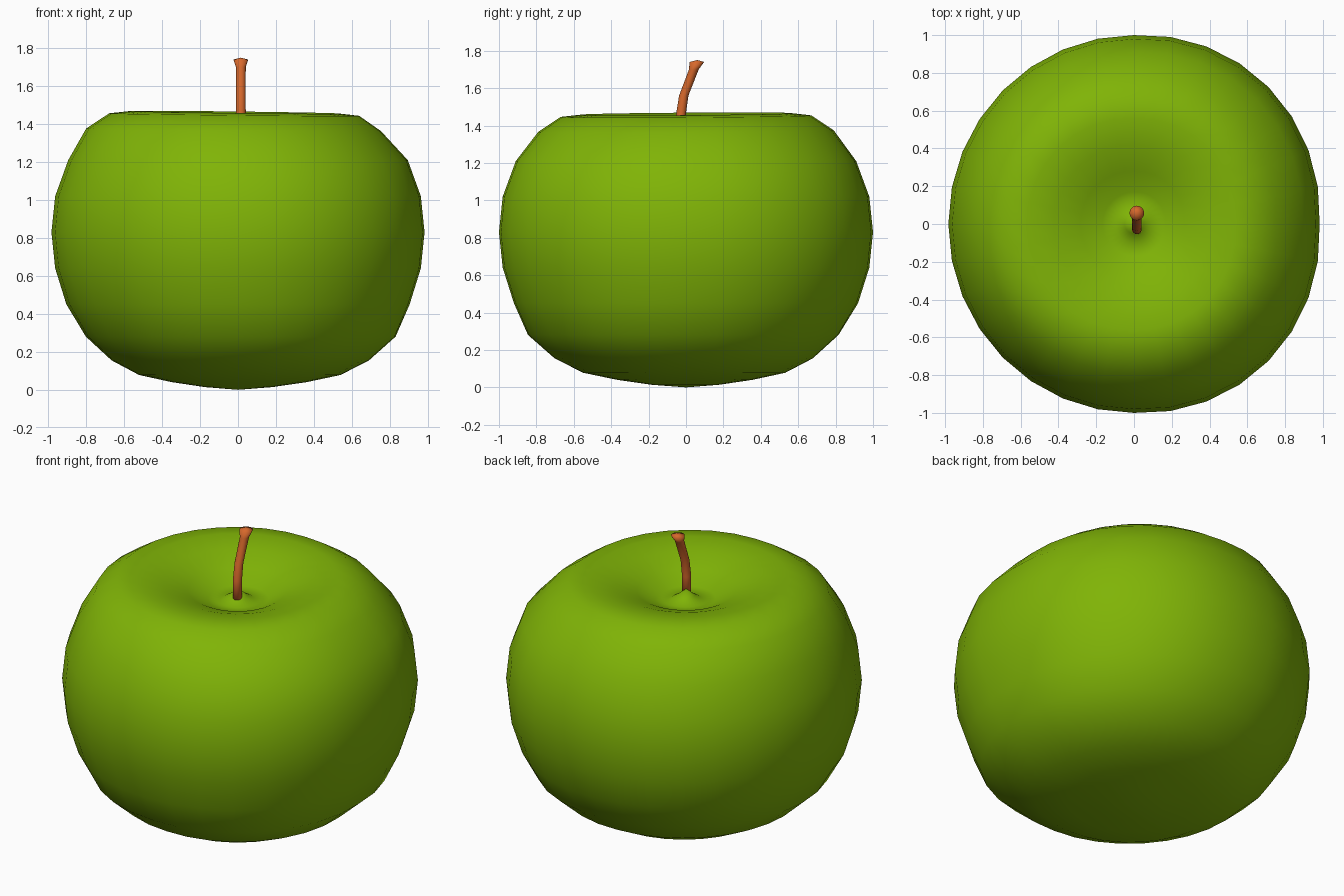
import bpy, bmesh
from math import sin, cos, pi

if "Cube" in bpy.data.objects:
    bpy.data.objects.remove(bpy.data.objects["Cube"])


def material(name, color):
    m = bpy.data.materials.new(name)
    m.diffuse_color = color
    m.use_nodes = True
    m.node_tree.nodes["Principled BSDF"].inputs["Base Color"].default_value = m.diffuse_color
    return m


def loft(name, rings, mat):
    """Join rings of points; both end rings collapse to tip points."""
    bm = bmesh.new()
    loops = [[bm.verts.new(p) for p in ring] for ring in rings]
    n = len(loops[0])
    for a, b in zip(loops, loops[1:]):
        for i in range(n):
            j = (i + 1) % n
            bm.faces.new((a[i], a[j], b[j], b[i]))
    for loop in (loops[0], loops[-1]):
        bmesh.ops.pointmerge(bm, verts=loop, merge_co=loop[0].co.copy())
    bmesh.ops.recalc_face_normals(bm, faces=bm.faces)
    me = bpy.data.meshes.new(name)
    bm.to_mesh(me)
    bm.free()
    me.materials.append(mat)
    ob = bpy.data.objects.new(name, me)
    bpy.context.collection.objects.link(ob)
    bpy.ops.object.select_all(action='DESELECT')
    ob.select_set(True)
    bpy.context.view_layer.objects.active = ob
    bpy.ops.object.shade_smooth()
    return ob


# Fruit body: turned profile, slightly fuller at the right-hand diagonals
profile = [(0, 0), (0.18, 0.014), (0.36, 0.04), (0.54, 0.078), (0.69, 0.155),
           (0.83, 0.28), (0.92, 0.45), (0.98, 0.64), (1.0, 0.83), (0.98, 1.02),
           (0.91, 1.21), (0.79, 1.37), (0.67, 1.45), (0.56, 1.462), (0.42, 1.435),
           (0.28, 1.385), (0.17, 1.328), (0.10, 1.32), (0.05, 1.35), (0, 1.39)]
SIDES = 32
body_rings = []
for r, z in profile:
    ring = []
    for i in range(SIDES):
        a = 2 * pi * i / SIDES
        lump = 1 + 0.025 * abs(sin(2 * a)) * (cos(a) > 0)
        if z > 1.3 and r > 0.2:
            lump -= 0.03 * cos(a)
        elif z < 0.3:
            lump += 0.025 * cos(a + pi / 4)
        rise = 0.008 * cos(a - 2.6) * min(1, r * 2) if z > 1.3 else 0
        ring.append((r * lump * cos(a) * 0.983, r * lump * sin(a), z + rise))
    body_rings.append(ring)
loft("fruit_body", body_rings, material("green_skin", (0.215, 0.455, 0.002, 1)))

# Stem: rings along a bent path (y, z, radius), flared at the tip
path = [(-0.028, 1.33, 0), (-0.028, 1.34, 0.026), (-0.027, 1.46, 0.026),
        (-0.012, 1.56, 0.025), (0.042, 1.70, 0.026), (0.058, 1.74, 0.039),
        (0.06, 1.75, 0)]
stem_rings = [[(0.015 + r * cos(2 * pi * i / 16), y + r * sin(2 * pi * i / 16), z)
               for i in range(16)] for y, z, r in path]
loft("stem", stem_rings, material("brown_stem", (0.68, 0.14, 0.025, 1)))
